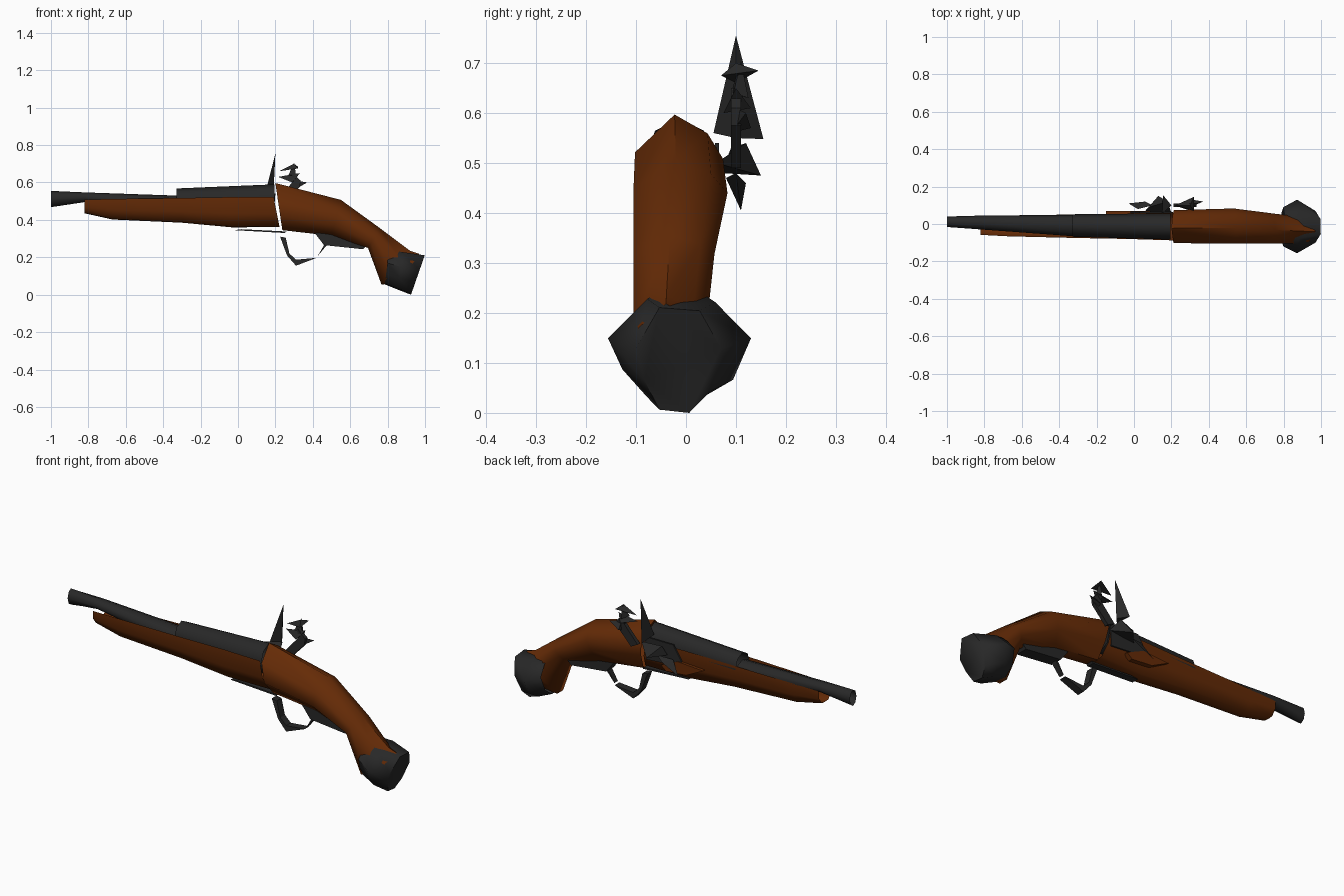
import bpy, bmesh, math

if "Cube" in bpy.data.objects:
    bpy.data.objects.remove(bpy.data.objects["Cube"])


def material(name, col):
    m = bpy.data.materials.new(name)
    m.diffuse_color = (*col, 1)
    m.use_nodes = True
    m.node_tree.nodes["Principled BSDF"].inputs["Base Color"].default_value = m.diffuse_color
    return m


WOOD = material("walnut brown", (0.13, 0.024, 0.002))
IRON = material("dark iron", (0.021, 0.021, 0.021))


def finish(name, bm, mat, smooth=False):
    bmesh.ops.recalc_face_normals(bm, faces=bm.faces)
    me = bpy.data.meshes.new(name)
    bm.to_mesh(me)
    bm.free()
    me.materials.append(mat)
    ob = bpy.data.objects.new(name, me)
    bpy.context.collection.objects.link(ob)
    if smooth:
        bpy.context.view_layer.objects.active = ob
        ob.select_set(True)
        bpy.ops.object.shade_smooth_by_angle(angle=math.radians(62))
        ob.select_set(False)
    return ob


def loft(name, profile, stations, mat, closed=True, end_cap=False):
    """Profile (u across, v bottom to top) swept over (top, bottom, y centre, half width)."""
    bm = bmesh.new()
    rings = []
    for (tx, tz), (bx, bz), yc, hw in stations:
        rings.append([bm.verts.new((bx + v * (tx - bx), yc + u * hw, bz + v * (tz - bz)))
                      for u, v in profile])
    n = len(profile)
    for a, b in zip(rings, rings[1:]):
        for i in range(n if closed else n - 1):
            j = (i + 1) % n
            bm.faces.new((a[i], a[j], b[j], b[i]))
    if end_cap:
        bm.faces.new(rings[-1])
    return finish(name, bm, mat, True)


def plate(name, outline, y0, y1, mat):
    """Side outline in x, z extruded from y0 to y1."""
    bm = bmesh.new()
    face = bm.faces.new([bm.verts.new((x, y0, z)) for x, z in outline])
    ext = bmesh.ops.extrude_face_region(bm, geom=[face])
    for v in ext["geom"]:
        if isinstance(v, bmesh.types.BMVert):
            v.co.y = y1
    return finish(name, bm, mat)


def spike(name, base, tip, mat):
    """Small pyramid from a base outline to a tip."""
    bm = bmesh.new()
    vs = [bm.verts.new(p) for p in base]
    t = bm.verts.new(tip)
    bm.faces.new(vs)
    for i in range(len(vs)):
        bm.faces.new((vs[i], vs[(i + 1) % len(vs)], t))
    return finish(name, bm, mat)


# Barrel with flared muzzle, and the thicker breech
tube = [(0, 0), (.7, .15), (1, .5), (.7, .85), (0, 1), (-.7, .85), (-1, .5), (-.7, .15)]
loft("barrel", tube, [
    ((-1, .555), (-1, .468), .012, .028),
    ((-.82, .547), (-.82, .495), .008, .037),
    ((-.33, .53), (-.33, .43), -.008, .057)], IRON)
loft("breech", tube, [
    ((-.33, .568), (-.33, .43), -.008, .06),
    ((.195, .59), (.195, .42), -.013, .07)], IRON)

# Fore stock: open trough under the barrel
trough = [(-1, 1), (-1, .45), (-.55, .03), (0, 0), (.55, .03), (1, .45), (1, 1)]
loft("fore_stock", trough, [
    ((-.82, .508), (-.82, .435), -.008, .05),
    ((-.67, .512), (-.67, .402), -.01, .056),
    ((-.3, .517), (-.3, .385), -.012, .063),
    ((-.03, .522), (-.03, .36), -.012, .068),
    ((.19, .522), (.222, .362), -.012, .075)], WOOD, closed=False)
plate("stock_side_ridge", [(-.15, .45), (-.05, .4), (.07, .39), (.1, .415), (0, .46)],
      .045, .07, WOOD)

# Grip
grip = [(-.3, 0), (.4, 0), (.85, .35), (1, .65), (.65, .85), (-.1, 1), (-1, .7), (-1, .3)]
loft("grip", grip, [
    ((.2, .597), (.237, .345), -.014, .088),
    ((.55, .507), (.5, .315), -.011, .094),
    ((.76, .355), (.695, .25), -.024, .081),
    ((.92, .235), (.767, .055), -.032, .073),
    ((.97, .218), (.86, .06), -.034, .06)], WOOD)

# Butt cap
cap = [(-.45, .03), (.25, 0), (.75, .2), (1, .6), (.5, .95), (-.45, .98), (-1, .6), (-.8, .3)]
loft("butt_cap", cap, [
    ((.808, .245), (.785, .055), -.015, .105),
    ((.88, .232), (.86, .025), -.013, .143),
    ((1.0, .215), (.925, .0), -.015, .085)], IRON, end_cap=True)

# Trigger guard, its rear plate and the thin front strap
plate("trigger_guard", [(.225, .31), (.262, .21), (.31, .155), (.42, .197), (.31, .187),
                        (.275, .22), (.255, .305)], -.035, .005, IRON)
plate("guard_rear_link", [(.425, .205), (.46, .265), (.475, .265)], -.03, .0, IRON)
plate("guard_rear_plate", [(.41, .33), (.46, .265), (.67, .243), (.7, .28), (.67, .335)],
      -.045, .02, IRON)
plate("front_strap", [(-.02, .345), (.25, .33), (.26, .338), (.02, .35)], -.035, .005, IRON)

# Lock: side plate, pan, frizzen, hammer
plate("lock_plate", [(-.02, .46), (.06, .43), (.19, .42), (.2, .54), (.03, .54)],
      .058, .066, IRON)
spike("pan", [(.06, .07, .48), (.2, .06, .5), (.18, .12, .54), (.08, .09, .53)],
      (.13, .15, .475), IRON)
spike("pan_spring", [(.02, .08, .47), (.1, .1, .48), (.06, .12, .46)], (-.03, .11, .405), IRON)
spike("frizzen", [(.15, .055, .56), (.155, .155, .548), (.19, .1, .55)], (.2, .1, .755), IRON)
plate("hammer_neck", [(.21, .51), (.25, .49), (.33, .575), (.335, .61), (.29, .65),
                      (.29, .6)], .09, .11, IRON)
spike("hammer_jaw_lower", [(.29, .075, .6), (.3, .13, .61), (.33, .1, .65)],
      (.215, .1, .63), IRON)
spike("hammer_jaw_upper", [(.32, .07, .675), (.32, .145, .685), (.3, .1, .7)],
      (.22, .1, .66), IRON)
spike("hammer_screw", [(.27, .09, .64), (.3, .125, .63), (.31, .095, .64)],
      (.3, .11, .705), IRON)
spike("hammer_spur", [(.3, .09, .56), (.31, .13, .57), (.31, .1, .61)], (.37, .12, .6), IRON)
